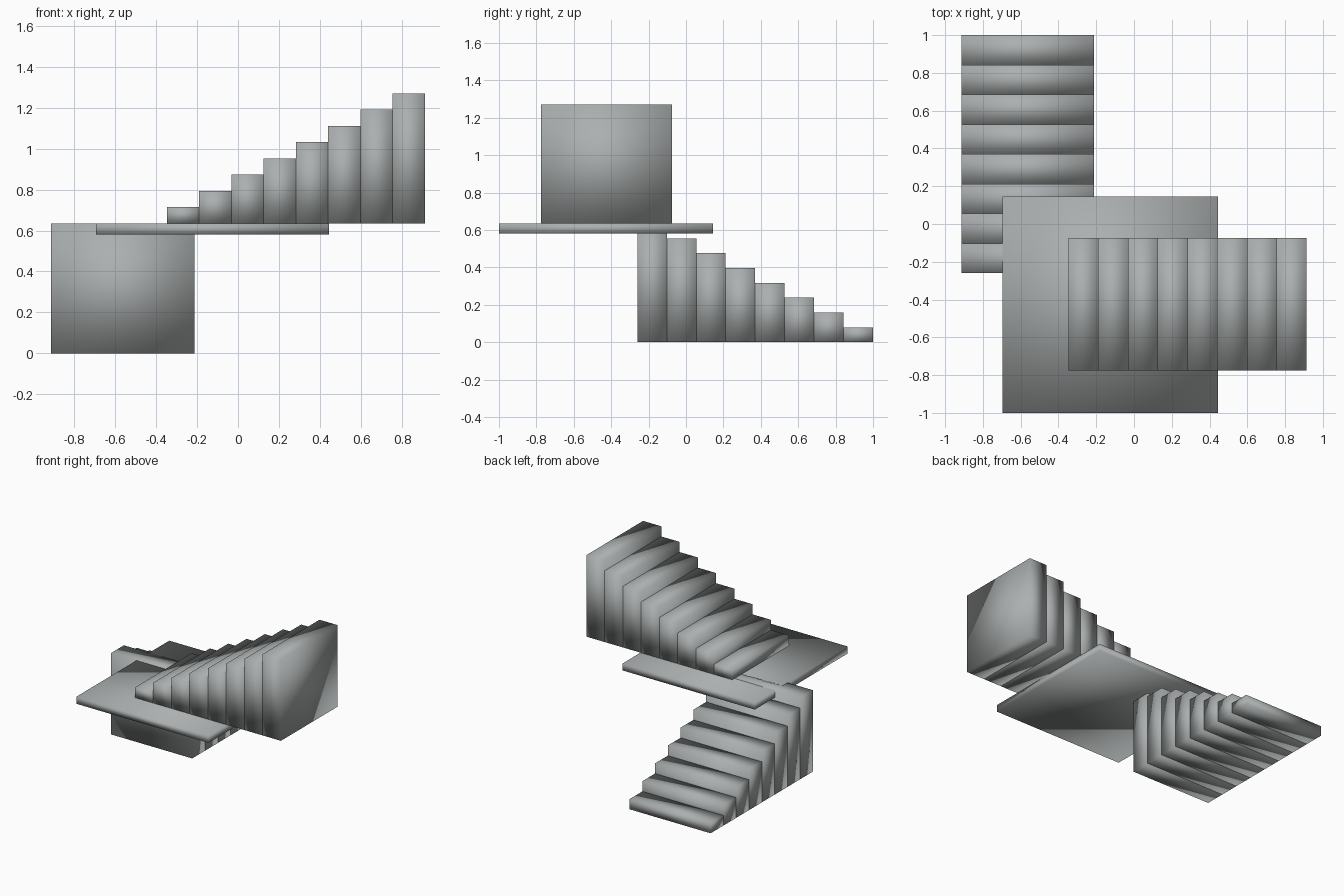
import bpy
from mathutils import Vector

cube = bpy.data.objects.get("Cube")
if cube:
    bpy.data.objects.remove(cube, do_unlink=True)

# Single stone grey for the whole staircase
stone = bpy.data.materials.new("stone_grey")
stone.use_nodes = True
grey = (0.41, 0.43, 0.43, 1)
stone.diffuse_color = grey
stone.node_tree.nodes["Principled BSDF"].inputs["Base Color"].default_value = grey


def box(name, low, high):
    """Softly shaded block spanning two opposite corners."""
    low, high = Vector(low), Vector(high)
    bpy.ops.mesh.primitive_cube_add(size=1)
    obj = bpy.context.object
    obj.name = name
    centre, size = (low + high) / 2, high - low
    for v in obj.data.vertices:
        v.co = centre + v.co * size
    obj.data.materials.append(stone)
    obj.data.shade_smooth()


STEPS = 8
RUN = 0.1575
RISE = 0.0794
WIDTH = 0.7
FLOOR = STEPS * RISE

# Landing slab between the two flights
box("landing", (-0.695, -1, FLOOR - 0.055), (0.445, 0.145, FLOOR))

for i in range(STEPS):
    height = (i + 1) * RISE
    # Lower flight climbs from the back towards the front
    y = 1 - i * RUN
    box(f"lower_step_{i + 1}", (-0.913, y - RUN, 0), (-0.913 + WIDTH, y, height))
    # Upper flight climbs from the landing towards +x
    x = -0.347 + i * RUN
    box(f"upper_step_{i + 1}", (x, -0.775, FLOOR), (x + RUN, -0.775 + WIDTH, FLOOR + height))
